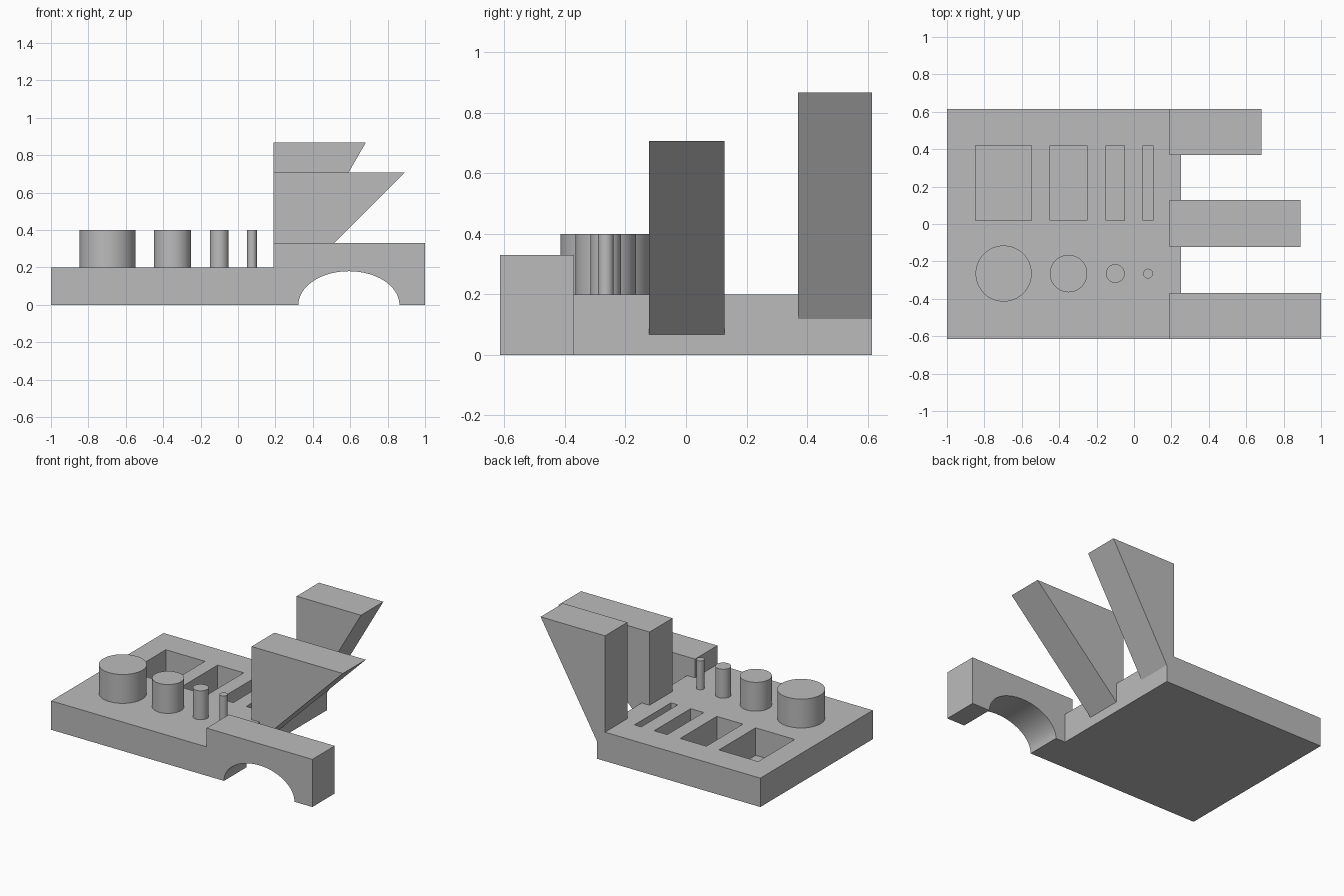
import bpy, bmesh, math

if "Cube" in bpy.data.objects:
    bpy.data.objects.remove(bpy.data.objects["Cube"])

grey = bpy.data.materials.new("light grey")
grey.use_nodes = True
grey.diffuse_color = (0.5, 0.5, 0.5, 1)
grey.node_tree.nodes["Principled BSDF"].inputs["Base Color"].default_value = grey.diffuse_color


def extrude_profile(name, points, y0, y1):
    """Solid from an x-z outline, swept from y0 to y1."""
    bm = bmesh.new()
    face = bm.faces.new([bm.verts.new((x, y0, z)) for x, z in points])
    new = bmesh.ops.extrude_face_region(bm, geom=[face])["geom"]
    moved = [v for v in new if isinstance(v, bmesh.types.BMVert)]
    bmesh.ops.translate(bm, verts=moved, vec=(0, y1 - y0, 0))
    bmesh.ops.recalc_face_normals(bm, faces=bm.faces)
    mesh = bpy.data.meshes.new(name)
    bm.to_mesh(mesh)
    bm.free()
    obj = bpy.data.objects.new(name, mesh)
    bpy.context.collection.objects.link(obj)
    mesh.materials.append(grey)
    return obj


def box(name, x0, x1, y0, y1, z0, z1):
    return extrude_profile(name, [(x0, z0), (x1, z0), (x1, z1), (x0, z1)], y0, y1)


def smooth(obj):
    bpy.ops.object.select_all(action='DESELECT')
    obj.select_set(True)
    bpy.context.view_layer.objects.active = obj
    bpy.ops.object.shade_smooth_by_angle(angle=math.radians(30))


SIDE, THICK, EDGE, ARM = 0.615, 0.2, 0.25, 0.19
root = [(ARM, THICK), (EDGE, THICK)]

# Base plate
plate = box("base_plate", -1, EDGE, -SIDE, SIDE, 0, THICK)

# Matching pegs and blind pockets, from widest to narrowest
for i, (x, r) in enumerate([(-0.697, 0.15), (-0.35, 0.1), (-0.1, 0.05), (0.075, 0.026)], 1):
    bpy.ops.mesh.primitive_cylinder_add(vertices=64, radius=r, depth=THICK,
                                        location=(x, -0.265, 1.5 * THICK))
    peg = bpy.context.object
    peg.name = f"peg_{i}"
    peg.data.materials.append(grey)
    smooth(peg)

    cutter = box(f"pocket_cutter_{i}", x - r, x + r, 0.02, 0.42, 0.01, 0.3)
    cutter.hide_render = True
    cutter.display_type = 'WIRE'
    cutter.hide_set(True)
    cut = plate.modifiers.new(f"pocket_{i}", 'BOOLEAN')
    cut.operation, cut.solver, cut.object = 'DIFFERENCE', 'EXACT', cutter

# Bridge arm with an elliptical arch underneath
arch = [(0.593 - 0.27 * math.cos(a), 0.18 * math.sin(a))
        for a in (math.pi * k / 48 for k in range(49))]
bridge = extrude_profile("bridge_arm", root + [(EDGE, 0)] + arch +
                         [(1, 0), (1, 0.33), (ARM, 0.33)], -SIDE, -0.37)
smooth(bridge)

# Overhang arms, each with a sloping underside
for name, low, tip, top, y0, y1 in [
        ("shallow_overhang_arm", 0.068, 0.89, 0.707, -0.123, 0.127),
        ("steep_overhang_arm", 0.118, 0.683, 0.867, 0.37, SIDE)]:
    extrude_profile(name, root + [(EDGE, low), (tip, top), (ARM, top)], y0, y1)
